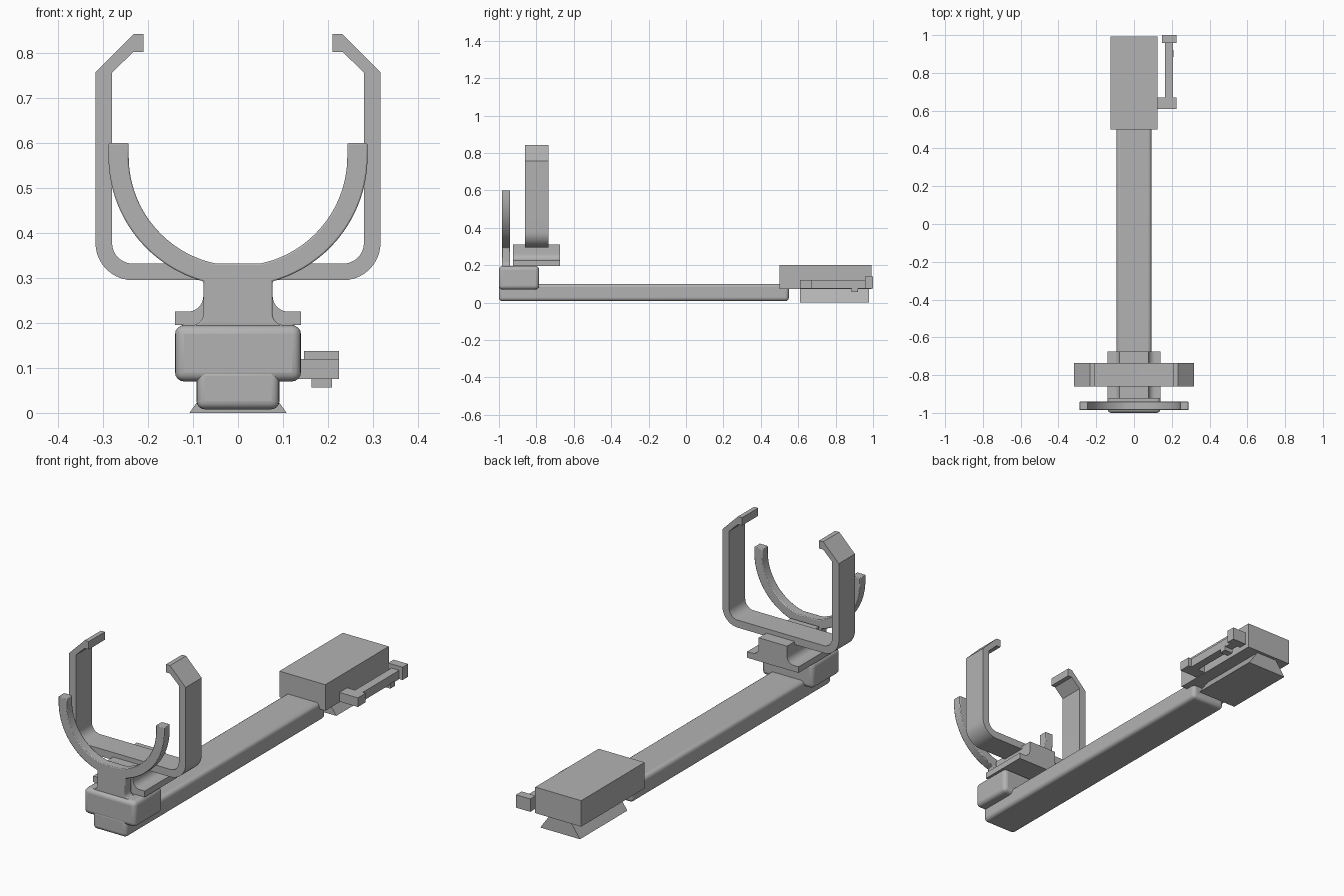
import bpy, bmesh
from math import cos, sin, radians, asin, sqrt, pi

cube = bpy.data.objects.get("Cube")
if cube:
    bpy.data.objects.remove(cube, do_unlink=True)

grey = bpy.data.materials.new("plain grey")
grey.use_nodes = True
colour = (0.45, 0.45, 0.45, 1)
grey.diffuse_color = colour
grey.node_tree.nodes["Principled BSDF"].inputs["Base Color"].default_value = colour


def extrude(name, outline, y0, y1, bevel=0, segments=4):
    """Solid made from an (x, z) outline swept from y0 to y1."""
    bm = bmesh.new()
    face = bm.faces.new([bm.verts.new((x, y0, z)) for x, z in outline])
    swept = bmesh.ops.extrude_face_region(bm, geom=[face])["geom"]
    bmesh.ops.translate(bm, vec=(0, y1 - y0, 0),
                        verts=[g for g in swept if isinstance(g, bmesh.types.BMVert)])
    bmesh.ops.recalc_face_normals(bm, faces=bm.faces)
    mesh = bpy.data.meshes.new(name)
    bm.to_mesh(mesh)
    bm.free()
    mesh.materials.append(grey)
    obj = bpy.data.objects.new(name, mesh)
    bpy.context.collection.objects.link(obj)
    if bevel:
        mod = obj.modifiers.new("rounded edges", 'BEVEL')
        mod.width, mod.segments = bevel, segments
        mod.limit_method, mod.angle_limit = 'ANGLE', radians(40)
    mesh.shade_smooth()
    mesh.set_sharp_from_angle(angle=radians(30))
    return obj


def box(name, x0, x1, y0, y1, z0, z1, bevel=0):
    return extrude(name, [(x0, z0), (x1, z0), (x1, z1), (x0, z1)], y0, y1, bevel)


def arc(cx, cz, r, a0, a1, n=10):
    """Points on a circle, angles in degrees."""
    return [(cx + r * cos(radians(a0 + (a1 - a0) * i / n)),
             cz + r * sin(radians(a0 + (a1 - a0) * i / n))) for i in range(n + 1)]


def mirrored(half):
    """Close a right-hand half outline with its mirror image."""
    return half + [(-x, z) for x, z in reversed(half)]


# Long bar and the block at its front end
box("long_bar", -0.092, 0.092, -1, 0.55, 0.008, 0.1, 0.018)
box("front_block", -0.14, 0.14, -1, -0.785, 0.07, 0.195, 0.02)

# Round front fork on a flared stem
centre, outer, inner, stem, floor = 0.57, 0.288, 0.243, 0.077, 0.332
start = -90 + asin(stem / outer) * 180 / pi
stop = -90 + asin(sqrt(inner ** 2 - (centre - floor) ** 2) / inner) * 180 / pi
half = [(0.102, 0.188), (0.102, 0.195)]
half += arc(0.102, 0.22, 0.025, -90, -180, 6)[1:]
half += arc(0, centre, outer, start, 0, 28)
half += [(outer, 0.6), (inner, 0.6)]
half += arc(0, centre, inner, 0, stop, 28)
extrude("round_fork", mirrored(half), -0.985, -0.94, 0.004, 2)

# Flanged mount with coved sides
half = [(0.14, 0.195), (0.14, 0.225)]
half += arc(0.112, 0.26, 0.035, -90, -180, 8) + [(stem, 0.31)]
extrude("flanged_mount", mirrored(half), -0.925, -0.675)

# Square rear cradle with hooked arms
half = arc(0.234, 0.378, 0.083, -90, 0)
half += [(0.317, 0.757), (0.232, 0.842), (0.21, 0.842), (0.21, 0.803),
         (0.232, 0.803), (0.28, 0.757)]
half += arc(0.234, 0.378, 0.046, 0, -90)
extrude("square_cradle", mirrored(half), -0.86, -0.735)

# Rear box with a dovetail foot
box("rear_box", -0.125, 0.125, 0.5, 0.993, 0.072, 0.2)
extrude("dovetail_foot", mirrored([(0.108, 0), (0.055, 0.075)]), 0.61, 0.978)

# Side lever: rod, end blocks and a small tab
box("lever_rod", 0.165, 0.207, 0.66, 0.97, 0.075, 0.118)
box("lever_front_arm", 0.12, 0.225, 0.61, 0.67, 0.075, 0.12)
box("lever_end_block", 0.147, 0.225, 0.957, 1, 0.075, 0.138)
box("lever_tab", 0.163, 0.209, 0.885, 0.92, 0.056, 0.08)
